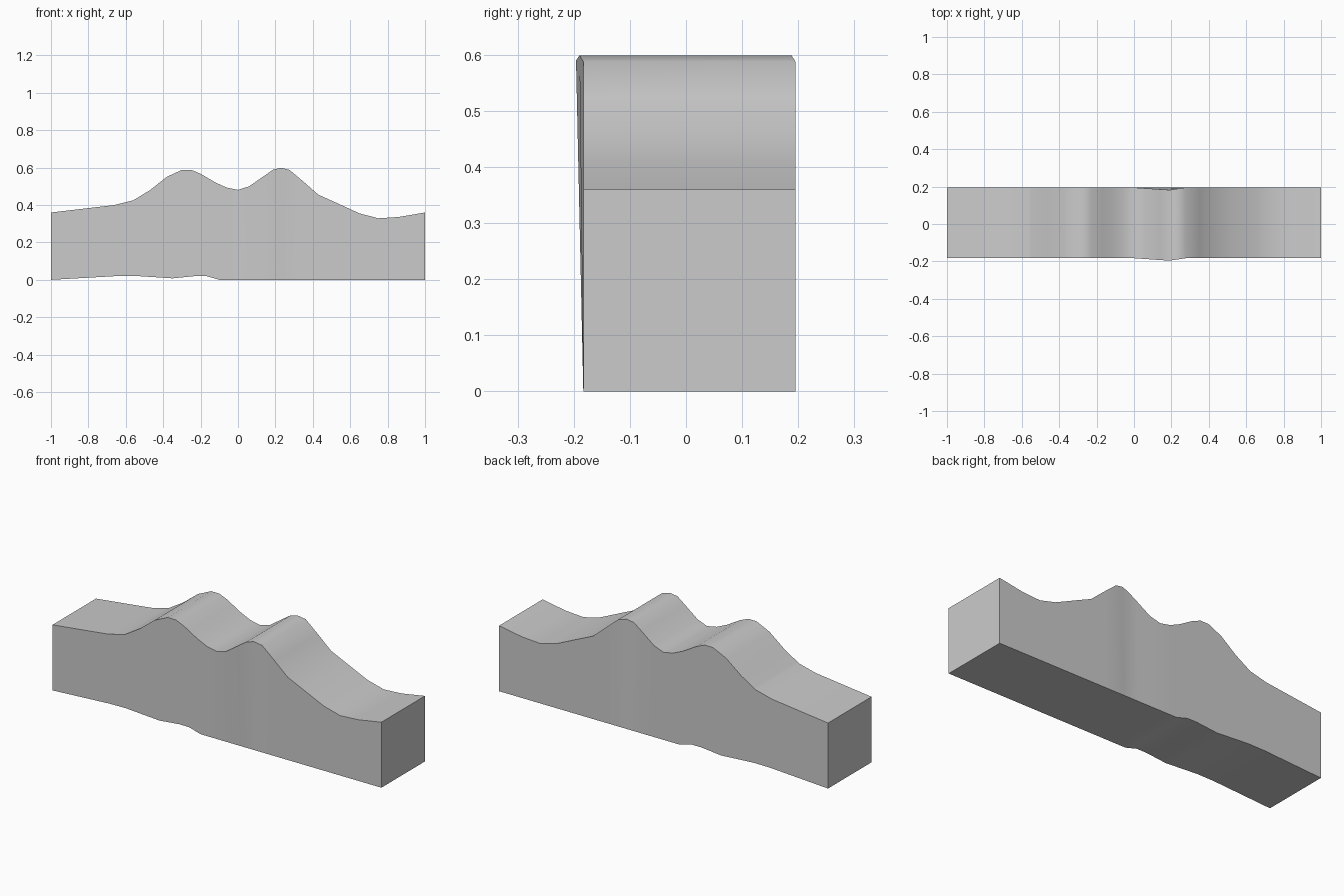
import bpy, bmesh, math

if "Cube" in bpy.data.objects:
    bpy.data.objects.remove(bpy.data.objects["Cube"])

# Upper and lower outlines (x, z), and sideways lean of the top edge (x, y shift)
TOP = [(-1, .36), (-.66, .40), (-.56, .425), (-.47, .48), (-.38, .551), (-.3, .588),
       (-.25, .588), (-.2, .567), (-.12, .52), (-.06, .493), (0, .481), (.06, .50),
       (.14, .556), (.19, .59), (.23, .599), (.275, .588), (.35, .525), (.43, .455),
       (.53, .41), (.65, .355), (.75, .329), (.86, .336), (1, .36)]
BOTTOM = [(-1, 0), (-.65, .02), (-.55, .021), (-.35, .008), (-.23, .02), (-.17, .02),
          (-.1, 0), (1, 0)]
LEAN = [(-1, 0), (0, 0), (.19, -.013), (.275, 0), (1, 0)]
FRONT, BACK = -.183, .195


def sample(line, x):
    for (x0, v0), (x1, v1) in zip(line, line[1:]):
        if x <= x1:
            return v0 + (v1 - v0) * (x - x0) / (x1 - x0)
    return line[-1][1]


# Wavy block: a four-cornered section swept along x
bm = bmesh.new()
rings = []
for x in sorted({p[0] for p in TOP + BOTTOM + LEAN}):
    lo, hi, s = sample(BOTTOM, x), sample(TOP, x), sample(LEAN, x)
    rings.append([bm.verts.new(c) for c in
                  ((x, FRONT, lo), (x, BACK, lo), (x, BACK + s, hi), (x, FRONT + s, hi))])
for a, b in zip(rings, rings[1:]):
    for i in range(4):
        j = (i + 1) % 4
        bm.faces.new((a[i], a[j], b[j], b[i]))
bm.faces.new(rings[0])
bm.faces.new(rings[-1])
bmesh.ops.recalc_face_normals(bm, faces=bm.faces)
mesh = bpy.data.meshes.new("wavy_block")
bm.to_mesh(mesh)
bm.free()
block = bpy.data.objects.new("wavy_block", mesh)
bpy.context.collection.objects.link(block)
bpy.context.view_layer.objects.active = block
block.select_set(True)
bpy.ops.object.shade_smooth_by_angle(angle=math.radians(30))
